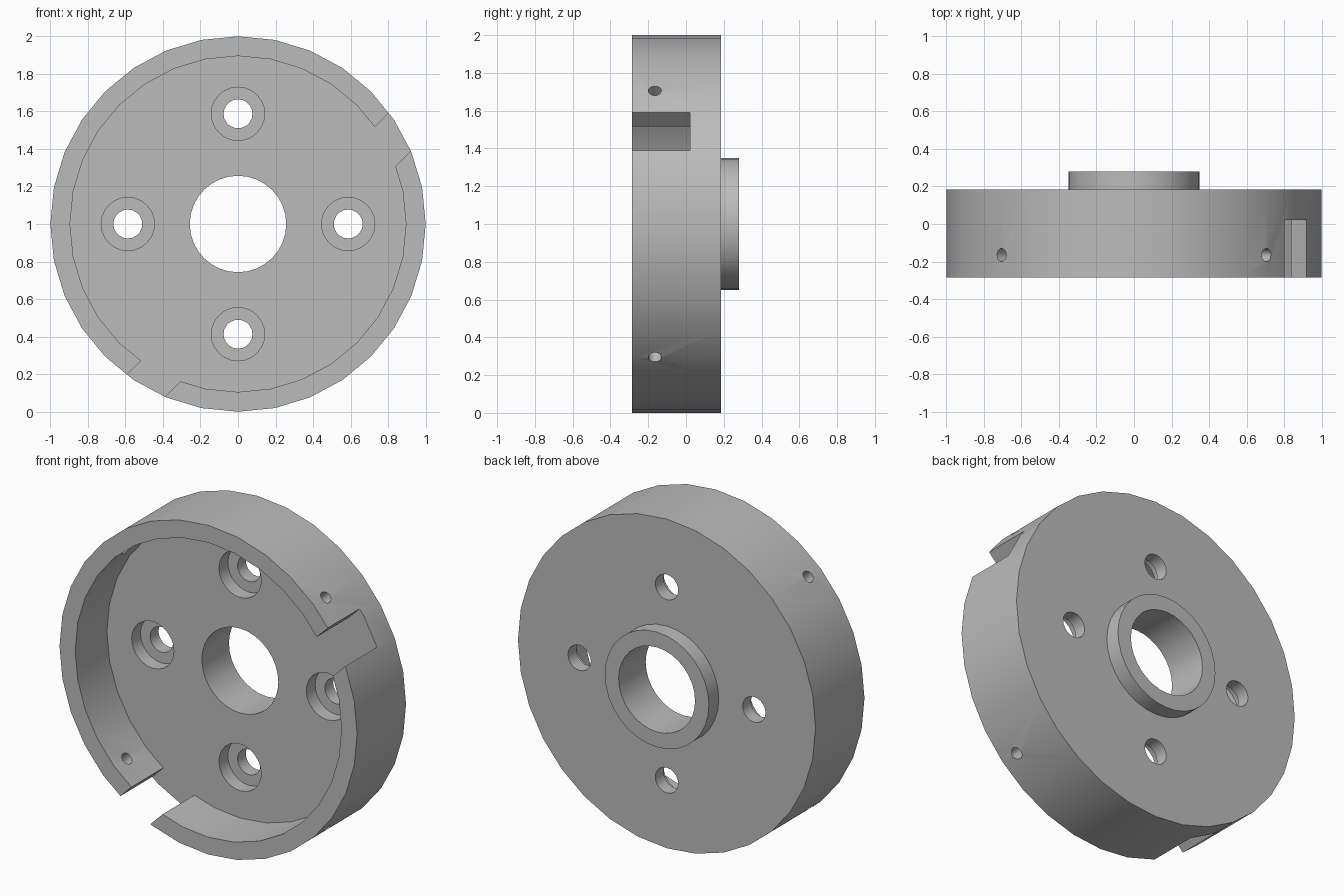
import bpy, bmesh
from math import pi, cos, sin, radians
from mathutils import Vector, Matrix

cube = bpy.data.objects.get("Cube")
if cube:
    bpy.data.objects.remove(cube, do_unlink=True)

CENTRE = Vector((0, 0, 1))
FRONT, FLOOR, BACK, HUB = -0.285, 0.02, 0.185, 0.28

grey = bpy.data.materials.new("plain grey")
grey.use_nodes = True
grey.diffuse_color = (0.5, 0.5, 0.5, 1)
grey.node_tree.nodes["Principled BSDF"].inputs["Base Color"].default_value = (0.5, 0.5, 0.5, 1)


def make_object(name, bm):
    bmesh.ops.recalc_face_normals(bm, faces=bm.faces)
    mesh = bpy.data.meshes.new(name)
    bm.to_mesh(mesh)
    bm.free()
    mesh.materials.append(grey)
    obj = bpy.data.objects.new(name, mesh)
    bpy.context.collection.objects.link(obj)
    return obj


def lathe(name, profile, sides):
    """Revolve a closed (radius, y) outline about the y axis."""
    bm = bmesh.new()
    verts = [bm.verts.new((0, y, 1 + r)) for r, y in profile]
    edges = [bm.edges.new((v, verts[i - 1])) for i, v in enumerate(verts)]
    bmesh.ops.spin(bm, geom=verts + edges, cent=CENTRE, axis=(0, 1, 0),
                   angle=2 * pi, steps=sides, use_merge=True)
    bmesh.ops.remove_doubles(bm, verts=bm.verts, dist=1e-5)
    return make_object(name, bm)


def rod(name, start, end, radius, sides):
    """Cylinder cutter between two points."""
    start, end = Vector(start), Vector(end)
    axis = end - start
    turn = axis.to_track_quat("Z", "Y").to_matrix().to_4x4()
    bm = bmesh.new()
    bmesh.ops.create_cone(bm, cap_ends=True, segments=sides, radius1=radius,
                          radius2=radius, depth=axis.length,
                          matrix=Matrix.Translation((start + end) / 2) @ turn)
    return make_object(name, bm)


def cut(target, cutter):
    cutter.hide_render = True
    mod = target.modifiers.new("cut", "BOOLEAN")
    mod.operation = "DIFFERENCE"
    mod.solver = "EXACT"
    mod.object = cutter
    bpy.context.view_layer.objects.active = target
    bpy.ops.object.modifier_apply(modifier=mod.name)
    bpy.data.objects.remove(cutter, do_unlink=True)


# Cupped disc with a rear hub and a central bore
body = lathe("flanged_disc", [(0.257, FLOOR), (0.895, FLOOR), (0.895, FRONT), (1, FRONT),
                              (1, BACK), (0.35, BACK), (0.35, HUB), (0.257, HUB)], 32)

# Diagonal slot through the rim on both sides, level with the cup floor
bm = bmesh.new()
bmesh.ops.create_cube(bm, size=1)
bmesh.ops.scale(bm, vec=(3, 0.4, 0.225), verts=bm.verts)
bmesh.ops.translate(bm, vec=(0, FLOOR - 0.2, -0.2625), verts=bm.verts)
bmesh.ops.transform(bm, matrix=Matrix.Translation(CENTRE) @ Matrix.Rotation(radians(-45), 4, "Y"),
                    verts=bm.verts)
cut(body, make_object("slot_cutter", bm))

for i in range(4):
    # Counterbored bolt holes
    a = i * pi / 2
    x, z = 0.587 * cos(a), 1 + 0.587 * sin(a)
    cut(body, rod("counterbore_cutter", (x, -0.1, z), (x, FLOOR + 0.085, z), 0.142, 24))
    cut(body, rod("bolt_hole_cutter", (x, -0.1, z), (x, 0.3, z), 0.077, 20))
    # Small radial holes in the rim
    d = Vector((cos(a + pi / 4), 0, sin(a + pi / 4)))
    mid = CENTRE + Vector((0, -0.165, 0))
    cut(body, rod("radial_hole_cutter", mid + d * 0.8, mid + d * 1.1, 0.035, 16))

# Smooth walls, sharp rims
bpy.ops.object.select_all(action="DESELECT")
body.select_set(True)
bpy.context.view_layer.objects.active = body
bpy.ops.object.shade_smooth_by_angle(angle=radians(30))
